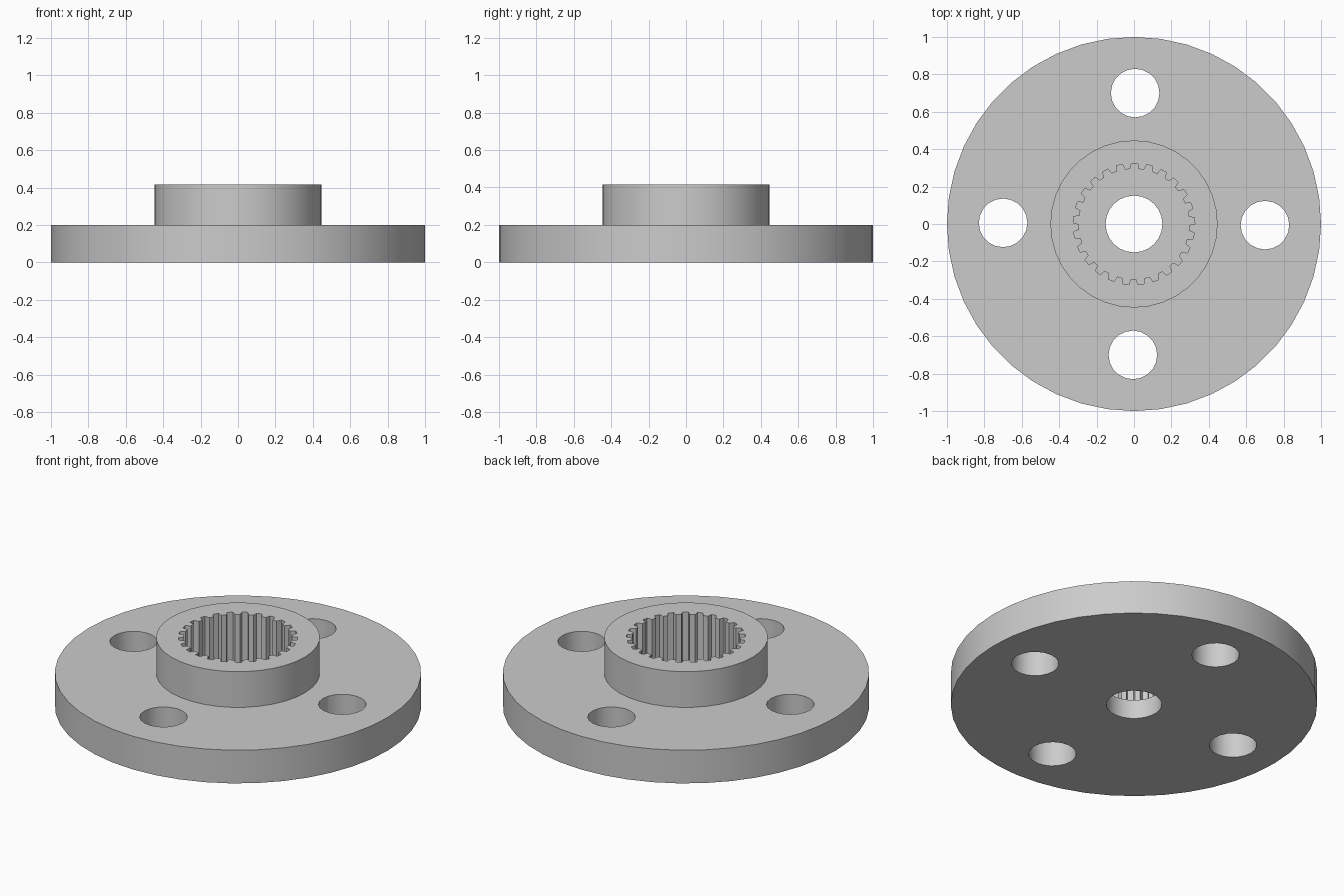
import bpy
import bmesh
from math import sin, cos, tau, radians

default = bpy.data.objects.get("Cube")
if default:
    bpy.data.objects.remove(default, do_unlink=True)

FLANGE_TOP, BOSS_TOP, SOCKET_FLOOR = 0.2, 0.415, 0.115
TEETH = 25
TWIST = radians(-0.5)

grey = bpy.data.materials.new("plain grey")
grey.use_nodes = True
colour = (0.6, 0.6, 0.6, 1)
grey.diffuse_color = colour
grey.node_tree.nodes["Principled BSDF"].inputs["Base Color"].default_value = colour


def ring(radius, sides, cx=0, cy=0):
    return [(cx + radius * cos(tau * i / sides), cy + radius * sin(tau * i / sides))
            for i in range(sides)]


def prism(name, outline, z0, z1):
    """Extrude a closed outline from z0 to z1."""
    bm = bmesh.new()
    base = bm.faces.new([bm.verts.new((x, y, z0)) for x, y in outline])
    top = bmesh.ops.extrude_face_region(bm, geom=[base])["geom"]
    moved = [v for v in top if isinstance(v, bmesh.types.BMVert)]
    bmesh.ops.translate(bm, vec=(0, 0, z1 - z0), verts=moved)
    bmesh.ops.recalc_face_normals(bm, faces=bm.faces)
    mesh = bpy.data.meshes.new(name)
    bm.to_mesh(mesh)
    bm.free()
    mesh.materials.append(grey)
    obj = bpy.data.objects.new(name, mesh)
    bpy.context.collection.objects.link(obj)
    return obj


def combine(target, tool, operation):
    """Apply a boolean and discard the tool."""
    mod = target.modifiers.new(tool.name, "BOOLEAN")
    mod.operation, mod.solver, mod.object = operation, "EXACT", tool
    bpy.context.view_layer.objects.active = target
    bpy.ops.object.modifier_apply(modifier=mod.name)
    bpy.data.objects.remove(tool, do_unlink=True)


# Flange with a raised round boss
hub = prism("flanged_hub", ring(1, 44), 0, FLANGE_TOP)
combine(hub, prism("boss", ring(0.447, 36), 0.05, BOSS_TOP), "UNION")

# Splined socket: each tooth is a short trapezoid step between two radii
spline = []
for i in range(TEETH):
    for offset, radius in ((-0.31, 0.295), (-0.2, 0.325), (0.2, 0.325), (0.31, 0.295)):
        a = tau * (0.25 + (i + offset) / TEETH) + TWIST
        spline.append((radius * cos(a), radius * sin(a)))
combine(hub, prism("spline_socket", spline, SOCKET_FLOOR, 0.6), "DIFFERENCE")

# Centre bore and four bolt holes
combine(hub, prism("centre_bore", ring(0.152, 24), -0.1, 0.5), "DIFFERENCE")
for i in range(4):
    a = tau * i / 4 + TWIST
    hole = prism("bolt_hole", ring(0.13, 20, 0.7 * cos(a), 0.7 * sin(a)), -0.1, 0.4)
    combine(hub, hole, "DIFFERENCE")

# Smooth round walls, crisp rims and teeth
bpy.ops.object.select_all(action="DESELECT")
hub.select_set(True)
bpy.context.view_layer.objects.active = hub
bpy.ops.object.shade_smooth_by_angle(angle=radians(30))
